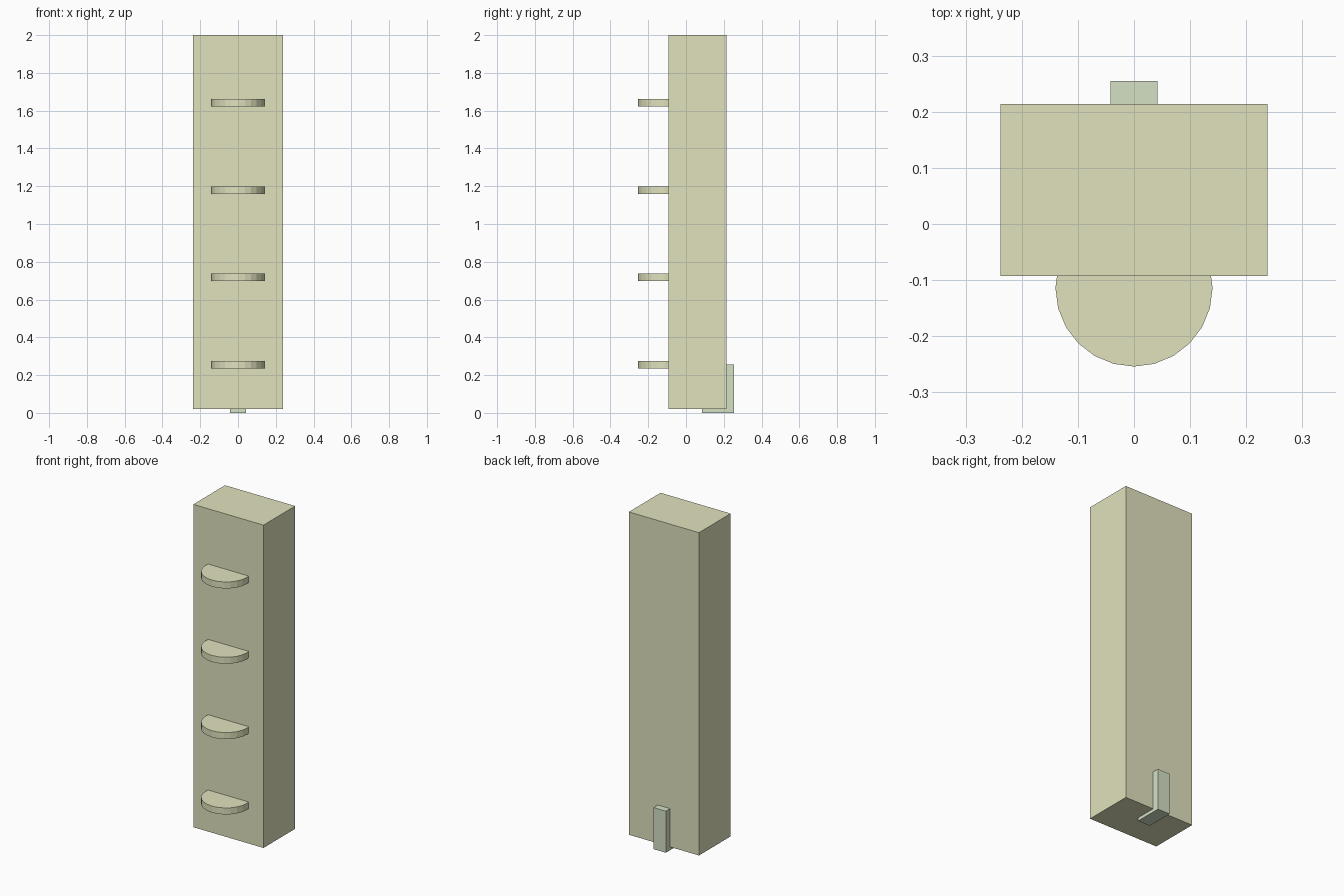
import bpy

if "Cube" in bpy.data.objects:
    bpy.data.objects.remove(bpy.data.objects["Cube"])


def material(name, rgb):
    mat = bpy.data.materials.new(name)
    mat.diffuse_color = (*rgb, 1.0)
    mat.use_nodes = True
    mat.node_tree.nodes["Principled BSDF"].inputs["Base Color"].default_value = mat.diffuse_color
    return mat


def finish(name, mat):
    obj = bpy.context.object
    obj.name = name
    obj.data.materials.append(mat)
    return obj


def box(name, lo, hi, mat):
    centre = [(a + b) / 2 for a, b in zip(lo, hi)]
    bpy.ops.mesh.primitive_cube_add(size=1, location=centre)
    obj = finish(name, mat)
    obj.scale = [b - a for a, b in zip(lo, hi)]
    bpy.ops.object.transform_apply(location=False, rotation=False, scale=True)
    return obj


body_mat = material("pale_yellow", (0.75, 0.76, 0.51))
foot_mat = material("pale_green", (0.66, 0.75, 0.56))

# Tall main block, raised slightly off the ground
box("column", (-0.238, -0.093, 0.02), (0.238, 0.214, 2.0), body_mat)

# Rear support block, partly embedded in the column and reaching the ground
box("rear_foot", (-0.042, 0.085, 0.0), (0.042, 0.255, 0.255), foot_mat)

# Round perches on the front, sunk into the column
for i in range(4):
    bpy.ops.mesh.primitive_cylinder_add(
        vertices=24, radius=0.14, depth=0.04,
        location=(0, -0.114, 0.255 + i * 0.462))
    finish(f"front_shelf_{i + 1}", body_mat)
